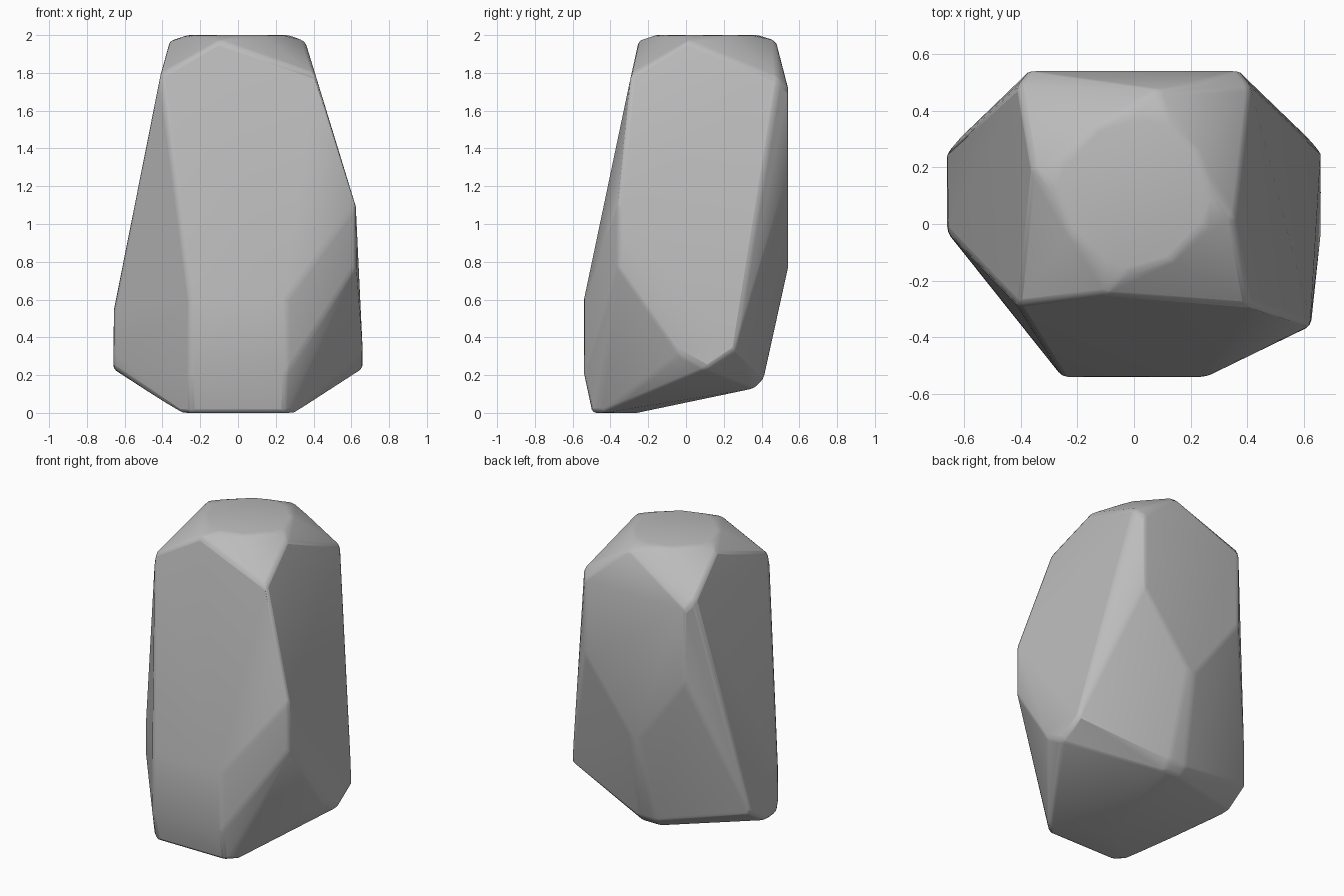
import bpy, bmesh, math

# Remove the default cube
cube = bpy.data.objects.get("Cube")
if cube:
    bpy.data.objects.remove(cube)

# Stone colour
stone = bpy.data.materials.new("grey_stone")
stone.use_nodes = True
grey = (0.5, 0.5, 0.5, 1)
stone.diffuse_color = grey
stone.node_tree.nodes["Principled BSDF"].inputs["Base Color"].default_value = grey


def mirrored(x, y, z):
    return [(x, y, z), (-x, y, z)]


corners = []
# Flat crown: a slightly ragged ring
for i in range(12):
    a = math.tau * i / 12
    corners.append((0.265 * math.cos(a), 0.11 + 0.27 * math.sin(a), 2.0))
# Facet tips just under the crown
corners += [(-0.1, -0.25, 1.97), (0.355, 0.01, 1.97), (0.09, 0.475, 1.97), (-0.36, 0.2, 1.97)]
# Shoulders and flat back
corners += mirrored(0.41, -0.29, 1.79) + mirrored(0.41, 0.49, 1.77)
corners += mirrored(0.37, 0.54, 1.72) + mirrored(0.37, 0.54, 1.23)
corners += mirrored(0.03, 0.54, 0.77)
# Front foot
corners += mirrored(0.255, -0.54, 0.6) + mirrored(0.255, -0.54, 0.21)
corners += mirrored(0.25, -0.495, 0) + mirrored(0.305, -0.44, 0) + [(0, -0.26, 0)]
# Wide flanks, with a raised ridge on one side
corners += mirrored(0.66, -0.03, 0.31) + mirrored(0.66, 0.26, 0.33) + mirrored(0.66, 0.11, 0.23)
corners += [(-0.66, -0.03, 0.54), (-0.66, -0.01, 0.24)]
corners += [(0.625, -0.36, 1.1), (0.625, -0.36, 0.78)]
# Undercut at the back
corners += mirrored(0.06, 0.41, 0.18) + mirrored(0.06, 0.36, 0.13)

# Wrap the corners into one rock
bm = bmesh.new()
for c in corners:
    bm.verts.new(c)
hull = bmesh.ops.convex_hull(bm, input=bm.verts[:])
loose = {v for v in hull["geom_interior"] + hull["geom_unused"] if isinstance(v, bmesh.types.BMVert)}
bmesh.ops.delete(bm, geom=list(loose), context='VERTS')
bmesh.ops.dissolve_limit(bm, angle_limit=math.radians(3), verts=bm.verts[:], edges=bm.edges[:])
bmesh.ops.recalc_face_normals(bm, faces=bm.faces[:])
mesh = bpy.data.meshes.new("rock")
bm.to_mesh(mesh)
bm.free()
mesh.materials.append(stone)
rock = bpy.data.objects.new("rock", mesh)
bpy.context.collection.objects.link(rock)

# Worn edges
bevel = rock.modifiers.new("worn_edges", 'BEVEL')
bevel.width = 0.02
bevel.segments = 2
bevel.limit_method = 'ANGLE'
bevel.angle_limit = math.radians(15)

bpy.context.view_layer.objects.active = rock
rock.select_set(True)
bpy.ops.object.shade_smooth_by_angle(angle=math.radians(30))
